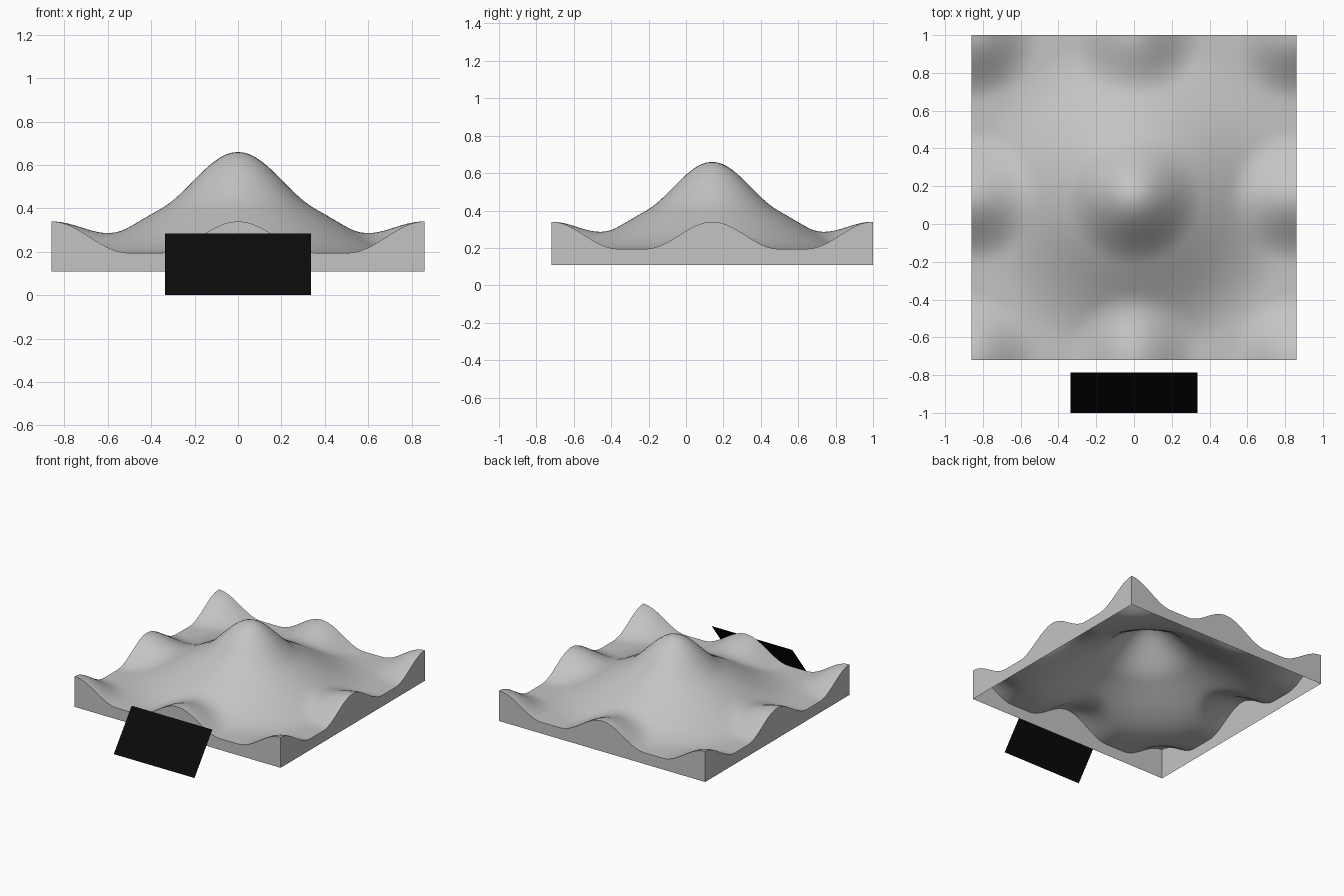
import bpy, bmesh, math

if "Cube" in bpy.data.objects:
    bpy.data.objects.remove(bpy.data.objects["Cube"])

HALF = 0.86      # half width of the square terrain
CY = 0.14        # terrain centre in y
FLOOR = 0.11     # lower rim of the skirt
BASE = 0.195     # lowest terrain level
N = 64           # grid cells per side


def material(name, rgb):
    m = bpy.data.materials.new(name)
    m.diffuse_color = (*rgb, 1)
    m.use_nodes = True
    m.node_tree.nodes["Principled BSDF"].inputs["Base Color"].default_value = m.diffuse_color
    return m


def hump(r, radius):
    return 0.5 + 0.5 * math.cos(math.pi * min(r / radius, 1))


def height(x, y):
    # one broad hill plus small bumps on a 3 x 3 lattice
    z = BASE + 0.32 * hump(math.hypot(x, y), HALF)
    for i in (-1, 0, 1):
        for j in (-1, 0, 1):
            z += 0.145 * hump(math.hypot(x - i * HALF, y - j * HALF), 0.355)
    return z


def finish(bm, name, mat):
    me = bpy.data.meshes.new(name)
    bm.to_mesh(me)
    bm.free()
    ob = bpy.data.objects.new(name, me)
    bpy.context.collection.objects.link(ob)
    me.materials.append(mat)
    return ob


grey = material("light grey", (0.55, 0.55, 0.55))
black = material("black", (0.003, 0.003, 0.003))

# Hilly terrain sheet with a straight skirt, open underneath
bm = bmesh.new()
bmesh.ops.create_grid(bm, x_segments=N, y_segments=N, size=HALF)
for v in bm.verts:
    v.co.z = height(v.co.x, v.co.y)
    v.co.y += CY
rim = [e for e in bm.edges if e.is_boundary]
skirt = bmesh.ops.extrude_edge_only(bm, edges=rim)["geom"]
for v in skirt:
    if isinstance(v, bmesh.types.BMVert):
        v.co.z = FLOOR
bmesh.ops.recalc_face_normals(bm, faces=bm.faces)
if max(bm.faces, key=lambda f: f.calc_center_median().z).normal.z < 0:
    bmesh.ops.reverse_faces(bm, faces=bm.faces)
terrain = finish(bm, "terrain", grey)
bpy.context.view_layer.objects.active = terrain
terrain.select_set(True)
bpy.ops.object.shade_smooth_by_angle(angle=math.radians(35))
terrain.select_set(False)

# Leaning flat sign plate in front
bm = bmesh.new()
corners = [(-0.337, -1, 0), (0.337, -1, 0), (0.337, -0.787, 0.284), (-0.337, -0.787, 0.284)]
bm.faces.new([bm.verts.new(c) for c in corners])
finish(bm, "sign_plate", black)
